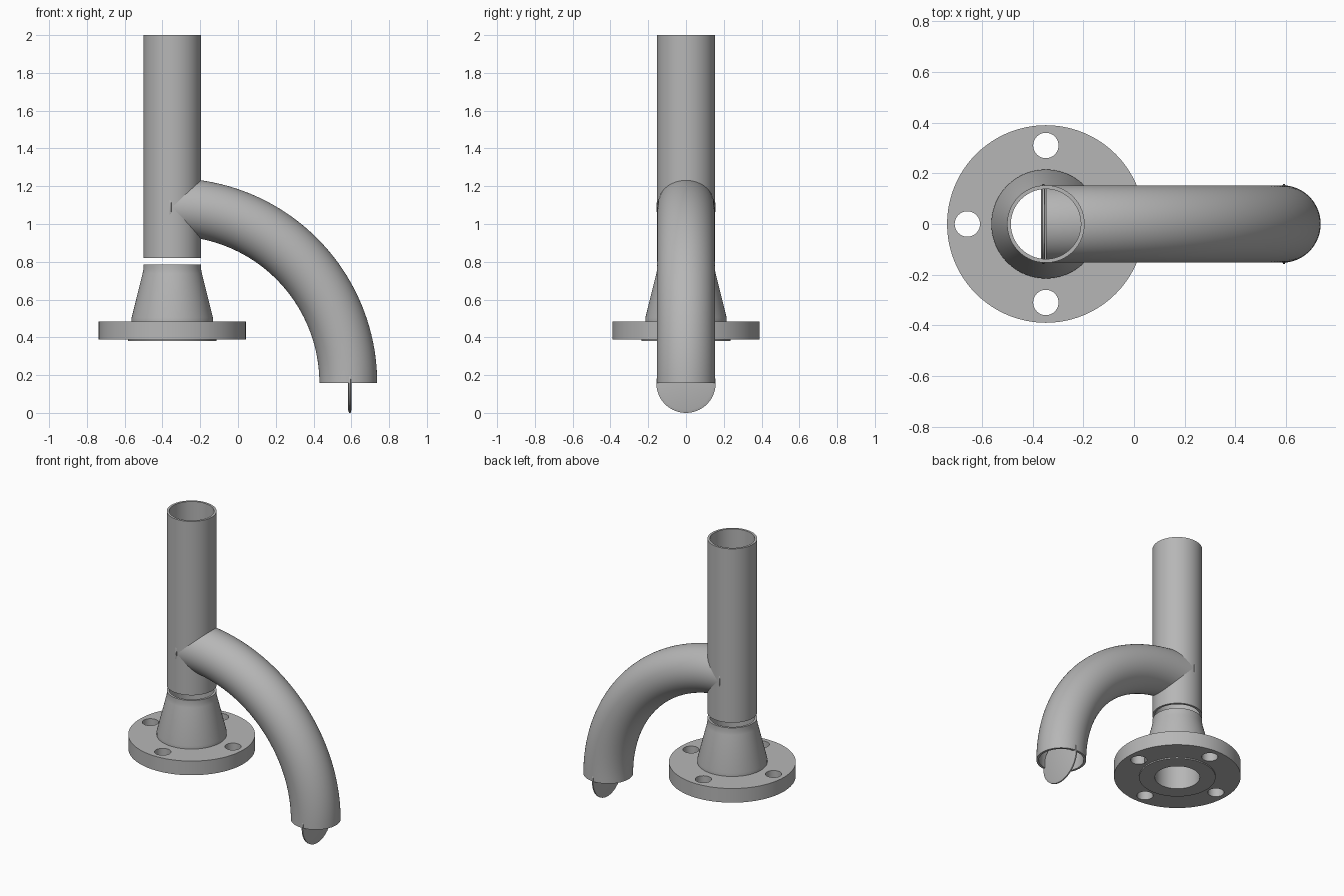
import bpy, bmesh, math
from mathutils import Vector, Matrix

if "Cube" in bpy.data.objects:
    bpy.data.objects.remove(bpy.data.objects["Cube"], do_unlink=True)

AXIS_X = -0.348            # vertical pipe axis
OUTER, INNER = 0.153, 0.138
BEND, END_Z = 0.932, 0.157  # elbow centreline radius and outlet height
SIDES = 96

steel = bpy.data.materials.new("grey steel")
steel.use_nodes = True
grey = (0.47, 0.47, 0.47, 1)
steel.diffuse_color = grey
steel.node_tree.nodes["Principled BSDF"].inputs["Base Color"].default_value = grey


def skin(name, rings, closed=True):
    """Join rings of points into a surface; closed also joins last to first."""
    bm = bmesh.new()
    rows = [[bm.verts.new(p) for p in ring] for ring in rings]
    n = len(rows)
    for i in range(n if closed else n - 1):
        a, b = rows[i], rows[(i + 1) % n]
        for j in range(len(a)):
            k = (j + 1) % len(a)
            bm.faces.new((a[j], a[k], b[k], b[j]))
    bmesh.ops.remove_doubles(bm, verts=bm.verts, dist=1e-5)
    bmesh.ops.recalc_face_normals(bm, faces=bm.faces)
    mesh = bpy.data.meshes.new(name)
    bm.to_mesh(mesh)
    bm.free()
    mesh.materials.append(steel)
    obj = bpy.data.objects.new(name, mesh)
    bpy.context.collection.objects.link(obj)
    return obj


def smooth(obj):
    bpy.ops.object.select_all(action="DESELECT")
    obj.select_set(True)
    bpy.context.view_layer.objects.active = obj
    bpy.ops.object.shade_smooth_by_angle(angle=math.radians(25))


def circle(radius, height, matrix):
    angles = [math.tau * j / SIDES for j in range(SIDES)]
    return [matrix @ Vector((radius * math.cos(a), radius * math.sin(a), height))
            for a in angles]


def lathe(name, profile, matrix, closed=True):
    return skin(name, [circle(r, h, matrix) for r, h in profile], closed)


upright = Matrix.Translation((AXIS_X, 0, 0))

# Vertical pipe
pipe = lathe("vertical_pipe",
             [(OUTER, 0.82), (OUTER, 2), (INNER, 2), (INNER, 0.82)], upright)

# Flange with tapered neck and raised sealing face
flange = lathe("neck_flange",
               [(INNER, 0.38), (0.235, 0.38), (0.235, 0.388), (0.39, 0.388),
                (0.39, 0.484), (0.215, 0.484), (0.215, 0.505),
                (0.157, 0.738), (OUTER, 0.76), (OUTER, 0.785), (INNER, 0.785)],
               upright)

# Bolt holes
for i in range(4):
    a = i * math.pi / 2
    spot = Matrix.Translation((AXIS_X + 0.31 * math.cos(a), 0.31 * math.sin(a), 0))
    cutter = lathe("bolt_hole_cutter", [(0, 0.3), (0.05, 0.3), (0.05, 0.6), (0, 0.6)],
                   spot, closed=False)
    cutter.hide_render = True
    cut = flange.modifiers.new("bolt_hole", "BOOLEAN")
    cut.operation, cut.solver, cut.object = "DIFFERENCE", "EXACT", cutter
    bpy.context.view_layer.objects.active = flange
    bpy.ops.object.modifier_apply(modifier=cut.name)
    bpy.data.objects.remove(cutter, do_unlink=True)

# Quarter-bend branch: outer wall forward, inner wall back
STEPS = 40


def bend_ring(step, radius):
    turn = Matrix.Rotation(math.pi / 2 * step / STEPS, 4, "Y")
    place = Matrix.Translation((AXIS_X, 0, END_Z)) @ turn
    place = place @ Matrix.Translation((0, 0, BEND)) @ Matrix.Rotation(math.pi / 2, 4, "Y")
    return circle(radius, 0, place)


rings = [bend_ring(s, OUTER) for s in range(STEPS + 1)]
rings += [bend_ring(s, INNER) for s in reversed(range(STEPS + 1))]
elbow = skin("branch_elbow", rings)

# Thin discs at both ends of the branch, facing sideways
facing = Matrix.Rotation(math.pi / 2, 4, "Y")
disc_profile = [(0, -0.009), (0.141, -0.009), (0.157, -0.004),
                (0.157, 0.004), (0.141, 0.009), (0, 0.009)]
discs = []
for name, x, z in (("inlet_disc", AXIS_X - 0.01, END_Z + BEND),
                   ("outlet_disc", AXIS_X + BEND + 0.008, END_Z)):
    discs.append(lathe(name, disc_profile, Matrix.Translation((x, 0, z)) @ facing,
                       closed=False))

for part in [pipe, flange, elbow] + discs:
    smooth(part)
